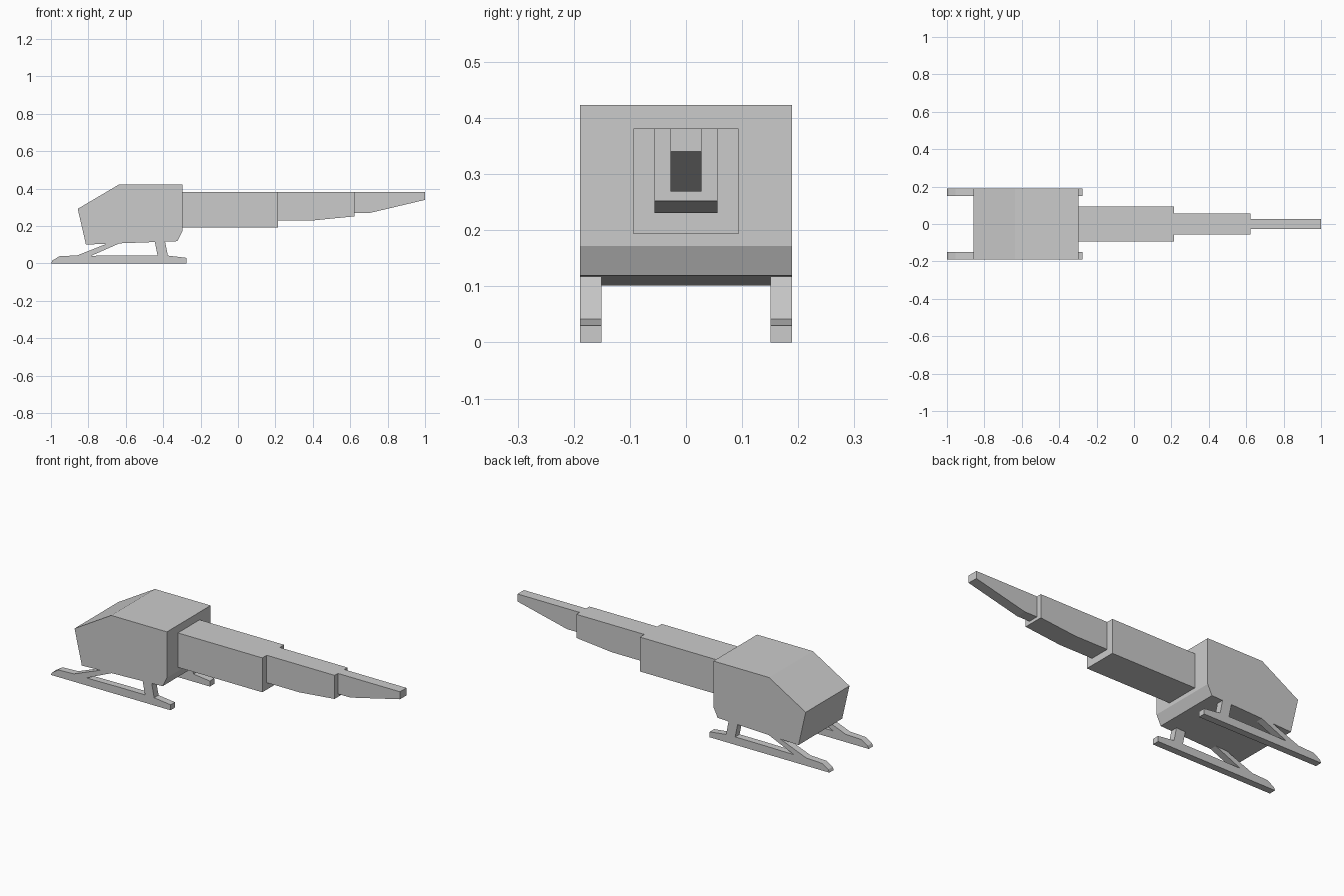
import bpy
import bmesh

if "Cube" in bpy.data.objects:
    bpy.data.objects.remove(bpy.data.objects["Cube"])


def extrude_profile(name, profile, y0, y1):
    """Make a flat-shaded solid from an x-z outline running from y0 to y1."""
    bm = bmesh.new()
    face = bm.faces.new([bm.verts.new((x, y0, z)) for x, z in profile])
    ext = bmesh.ops.extrude_face_region(bm, geom=[face])
    moved = [g for g in ext["geom"] if isinstance(g, bmesh.types.BMVert)]
    bmesh.ops.translate(bm, verts=moved, vec=(0, y1 - y0, 0))
    bmesh.ops.recalc_face_normals(bm, faces=bm.faces)
    mesh = bpy.data.meshes.new(name)
    bm.to_mesh(mesh)
    bm.free()
    obj = bpy.data.objects.new(name, mesh)
    bpy.context.collection.objects.link(obj)
    return obj


# Cabin with sloped nose and chamfered lower rear edge
extrude_profile("cabin", [
    (-0.857, 0.292), (-0.635, 0.423), (-0.298, 0.423),
    (-0.298, 0.172), (-0.324, 0.119), (-0.813, 0.101)], -0.189, 0.189)

# Tail boom: three stepped sections sharing a level top
TOP = 0.381
boom = [
    ("boom_front", 0.094, [(-0.298, 0.193), (0.213, 0.193)]),
    ("boom_middle", 0.056, [(0.213, 0.231), (0.41, 0.231), (0.624, 0.252)]),
    ("boom_tip", 0.028, [(0.624, 0.269), (0.70, 0.269), (1.0, 0.34)]),
]
for name, half, underside in boom:
    outline = underside + [(underside[-1][0], TOP), (underside[0][0], TOP)]
    extrude_profile(name, outline, -half, half)

# Landing skids: runner, raked front strut and rear strut in one outline
skid = [
    (-1.0, 0.0), (-0.993, 0.015), (-0.955, 0.039), (-0.86, 0.043),
    (-0.70, 0.106), (-0.63, 0.109), (-0.785, 0.041), (-0.583, 0.043),
    (-0.43, 0.043), (-0.445, 0.116), (-0.39, 0.118), (-0.375, 0.042),
    (-0.276, 0.030), (-0.276, 0.0)]
for side, s in (("right", -1), ("left", 1)):
    extrude_profile(f"skid_{side}", skid, s * 0.151, s * 0.189)
